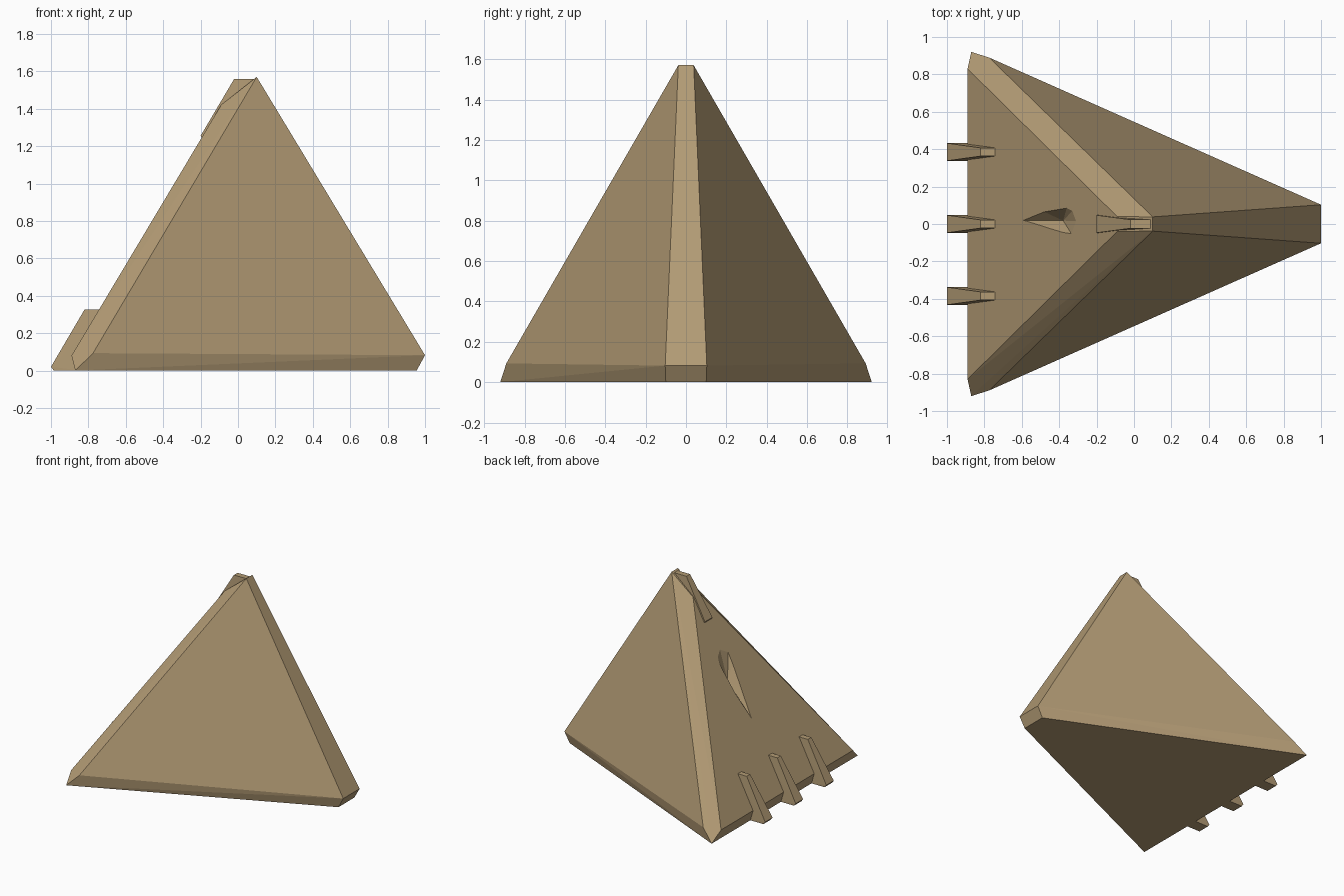
import bpy, bmesh
from mathutils import Vector

if "Cube" in bpy.data.objects:
    bpy.data.objects.remove(bpy.data.objects["Cube"])

tan = bpy.data.materials.new("tan stone")
tan.diffuse_color = (0.445, 0.325, 0.175, 1)
tan.use_nodes = True
tan.node_tree.nodes["Principled BSDF"].inputs["Base Color"].default_value = tan.diffuse_color


def hull(name, points):
    """Flat-faced convex solid around the points."""
    bm = bmesh.new()
    for p in points:
        bm.verts.new(p)
    res = bmesh.ops.convex_hull(bm, input=bm.verts)
    loose = [v for v in bm.verts if not v.link_faces]
    bmesh.ops.delete(bm, geom=loose, context='VERTS')
    bmesh.ops.dissolve_limit(bm, angle_limit=0.01, verts=bm.verts, edges=bm.edges)
    bmesh.ops.recalc_face_normals(bm, faces=bm.faces)
    me = bpy.data.meshes.new(name)
    bm.to_mesh(me)
    bm.free()
    me.materials.append(tan)
    ob = bpy.data.objects.new(name, me)
    bpy.context.collection.objects.link(ob)
    return ob


def mirrored(half, y0=0.0):
    """Half profile (x, half width, z) mirrored about y0."""
    return [(x, y0 + s * w, z) for x, w, z in half for s in (1, -1)]


# Pyramid body with bevelled edges and corners
body = hull("pyramid_body", mirrored([
    (-0.87, 0.92, 0), (0.955, 0.1, 0),
    (-0.89, 0.83, 0.08), (-0.775, 0.89, 0.093), (1.0, 0.103, 0.082),
    (-0.09, 0.04, 1.42), (0.1, 0.038, 1.57)]))

# Leaf-shaped hollow carved in the sloping left face
inward = Vector((0.859, 0, -0.513))


def on_slope(x, y, depth=0.0):
    return Vector((x, y, 0.08 + (x + 0.89) * 1.675)) + inward * depth


outline = [(-0.59, 0.02), (-0.48, 0.065), (-0.36, 0.085), (-0.33, 0.07),
           (-0.31, 0.015), (-0.335, -0.052), (-0.38, -0.045), (-0.48, -0.015)]
cutter = hull("hollow_cutter",
              [on_slope(x, y, d) for x, y in outline for d in (-0.04, 0.0)]
              + [on_slope(-0.43, 0.018, 0.06)])
cutter.hide_render = True
cutter.display_type = 'WIRE'
cut = body.modifiers.new("hollow", 'BOOLEAN')
cut.operation = 'DIFFERENCE'
cut.solver = 'EXACT'
cut.object = cutter

# Three tapered ribs along the foot of the left face
for i, y in enumerate((-0.385, 0, 0.385)):
    hull(f"foot_rib_{i + 1}", mirrored([
        (-1.0, 0.047, 0.02), (-0.985, 0.047, 0), (-0.84, 0.047, 0),
        (-0.82, 0.022, 0.327), (-0.7, 0.022, 0.327)], y))

# Matching rib at the peak
hull("peak_rib", mirrored([
    (-0.2, 0.047, 1.255), (-0.19, 0.047, 1.235), (-0.08, 0.047, 1.235),
    (-0.02, 0.023, 1.56), (0.09, 0.023, 1.56)]))
